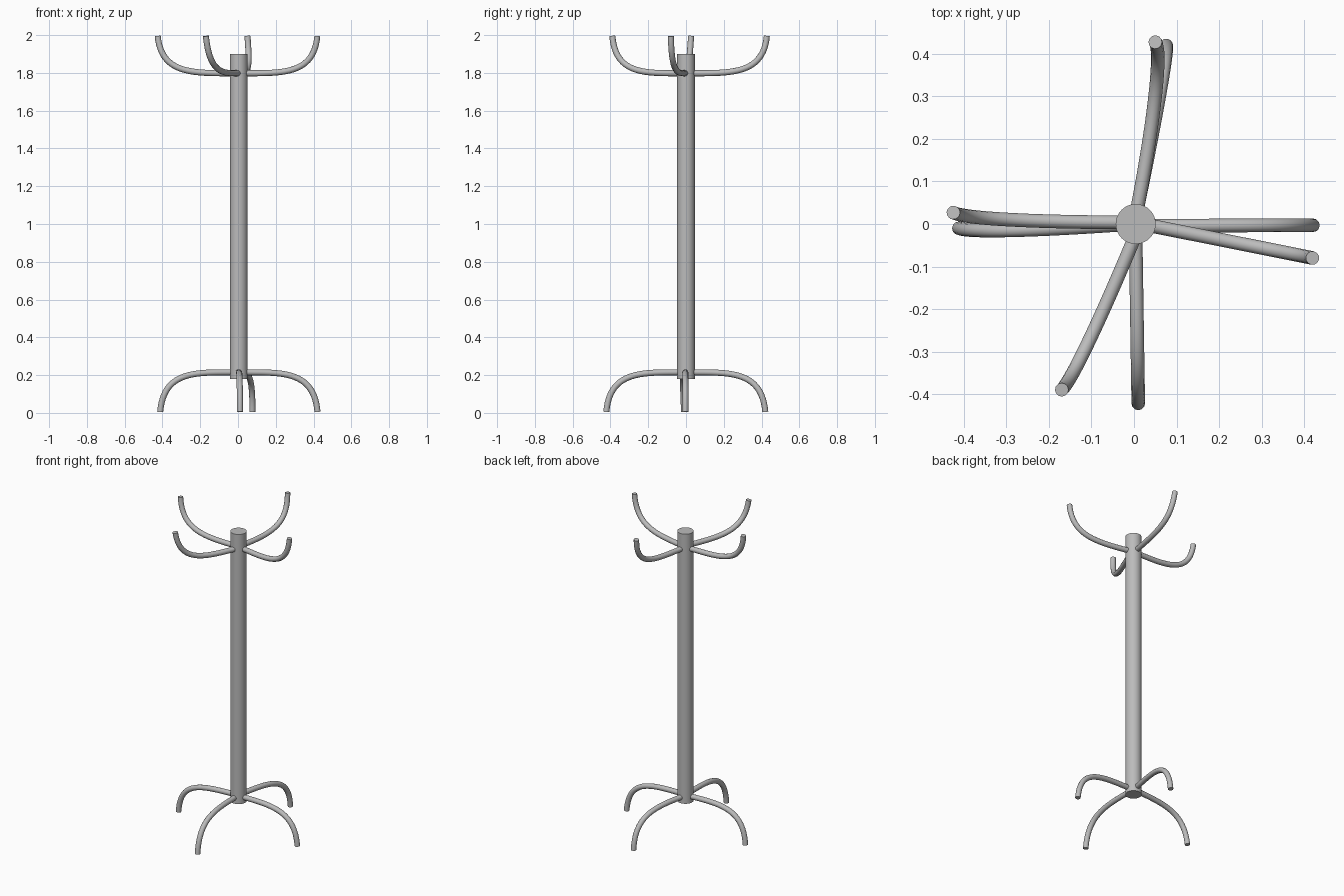
import bpy
from mathutils import Vector

if "Cube" in bpy.data.objects:
    bpy.data.objects.remove(bpy.data.objects["Cube"])

grey = bpy.data.materials.new("plain grey")
grey.diffuse_color = (0.5, 0.5, 0.5, 1)
grey.use_nodes = True
grey.node_tree.nodes["Principled BSDF"].inputs["Base Color"].default_value = grey.diffuse_color


def finish(obj, name):
    obj.name = name
    obj.data.materials.clear()
    obj.data.materials.append(grey)
    bpy.ops.object.select_all(action='DESELECT')
    obj.select_set(True)
    bpy.context.view_layer.objects.active = obj
    bpy.ops.object.shade_smooth_by_angle(angle=0.7)


def bent_rod(name, start, tip, z_hub, z_tip, bow):
    """Round rod leaving the pole level, then bending to a vertical tip."""
    a, b, off = Vector((*start, z_hub)), Vector((*tip, z_tip)), Vector((*bow, 0))
    curve = bpy.data.curves.new(name, 'CURVE')
    curve.dimensions = '3D'
    curve.bevel_depth = 0.016
    curve.bevel_resolution = 4
    curve.resolution_u = 24
    curve.use_fill_caps = True
    spline = curve.splines.new('BEZIER')
    spline.bezier_points.add(1)
    p, q = spline.bezier_points
    for pt in (p, q):
        pt.handle_left_type = pt.handle_right_type = 'FREE'
    h1 = a.lerp(b, 0.55) + off
    h2 = a.lerp(b, 0.95) + off
    h1.z = h2.z = z_hub
    p.co, p.handle_right, p.handle_left = a, h1, a - (h1 - a) * 0.1
    q.co, q.handle_left, q.handle_right = b, h2, b + (b - h2) * 0.1
    obj = bpy.data.objects.new(name, curve)
    bpy.context.collection.objects.link(obj)
    bpy.ops.object.select_all(action='DESELECT')
    obj.select_set(True)
    bpy.context.view_layer.objects.active = obj
    bpy.ops.object.convert(target='MESH')
    finish(bpy.context.object, name)


# Central pole
bpy.ops.mesh.primitive_cylinder_add(vertices=40, radius=0.047, depth=1.72,
                                    location=(0.004, 0, 1.04))
finish(bpy.context.object, "pole")

# Hooks at the top: start, tip, sideways bow
hooks = {
    "back_hook": ((0.008, 0.038), (0.05, 0.428), (0.018, 0)),
    "left_hook": ((-0.036, 0.004), (-0.425, 0.027), (0, -0.012)),
    "right_hook": ((0.044, -0.005), (0.42, -0.08), (0, 0)),
    "front_hook": ((-0.002, -0.04), (-0.17, -0.39), (0.012, 0)),
}
for name, (start, tip, bow) in hooks.items():
    bent_rod(name, start, tip, 1.798, 1.995, bow)

# Legs at the bottom
legs = {
    "back_leg": ((0.008, 0.038), (0.076, 0.42), (0.006, 0)),
    "left_leg": ((-0.036, -0.002), (-0.412, -0.01), (0, -0.01)),
    "right_leg": ((0.044, -0.004), (0.421, -0.003), (0, 0)),
    "front_leg": ((0.004, -0.04), (0.01, -0.422), (0, 0)),
}
for name, (start, tip, bow) in legs.items():
    bent_rod(name, start, tip, 0.215, 0.005, bow)
